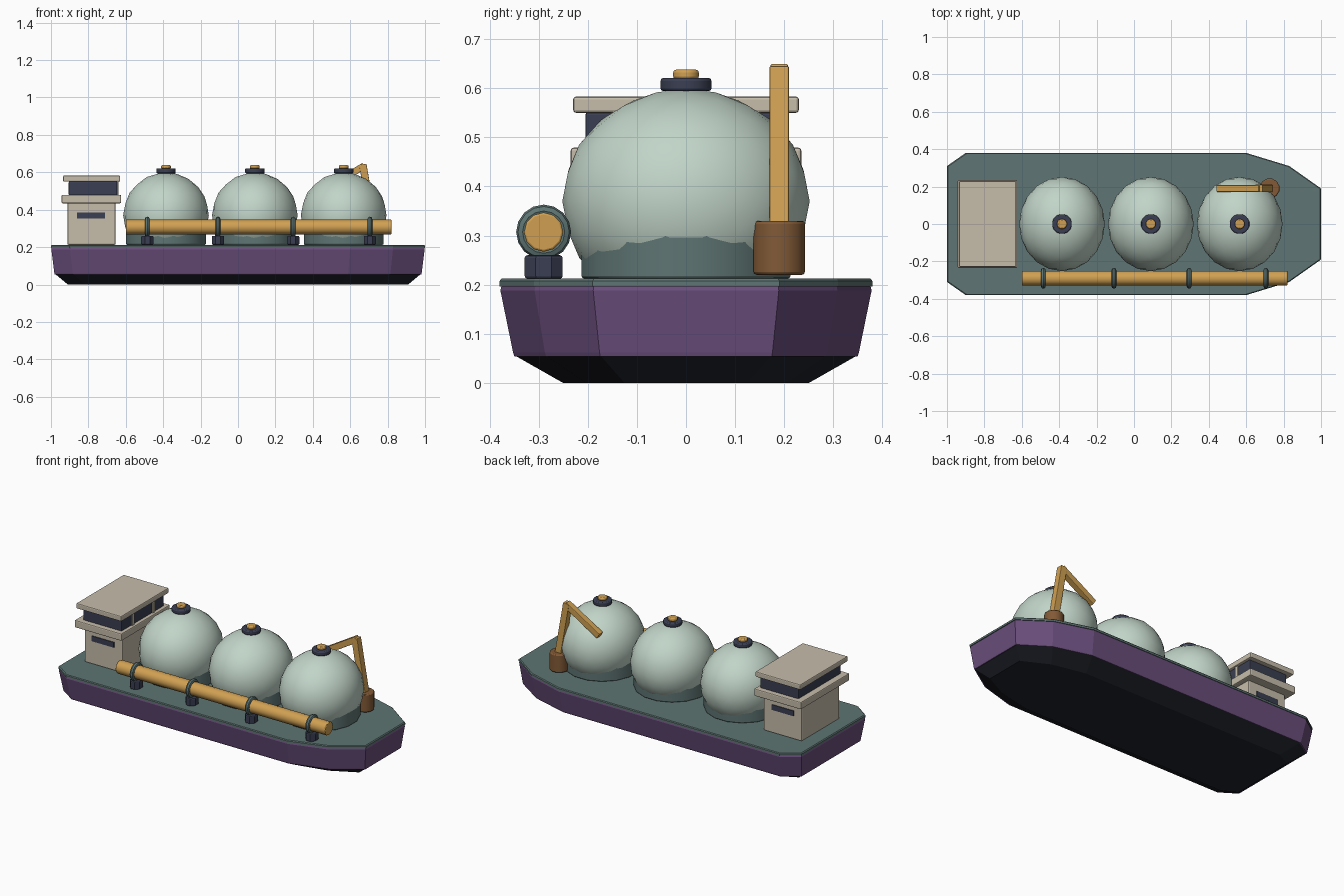
import bpy, bmesh
from math import pi, radians
from mathutils import Vector

if "Cube" in bpy.data.objects:
    bpy.data.objects.remove(bpy.data.objects["Cube"])


def material(name, r, g, b):
    # sRGB bytes to a linear flat colour
    lin = [((c / 255 + 0.055) / 1.055) ** 2.4 for c in (r, g, b)] + [1]
    m = bpy.data.materials.new(name)
    m.use_nodes = True
    m.diffuse_color = lin
    m.node_tree.nodes["Principled BSDF"].inputs["Base Color"].default_value = lin
    return m


PURPLE = material("hull purple", 106, 78, 124)
KEEL = material("keel black", 32, 35, 43)
TEAL = material("deck teal", 94, 117, 115)
MINT = material("tank mint", 193, 212, 200)
GOLD = material("pipe gold", 208, 160, 82)
BROWN = material("pedestal brown", 130, 90, 54)
BEIGE = material("cabin beige", 198, 188, 170)
NAVY = material("dark navy", 58, 63, 82)


def finish(obj, name, mat, bevel=0.0, smooth=False):
    obj.name = name
    obj.data.materials.append(mat)
    if bevel:
        mod = obj.modifiers.new("soft_edges", "BEVEL")
        mod.width = bevel
        mod.segments = 2
        mod.limit_method = "ANGLE"
        mod.angle_limit = radians(50)
    if smooth:
        bpy.ops.object.shade_smooth_by_angle(angle=radians(40))
    return obj


def box(name, mat, x, y, z, bevel=0.006):
    # x, y and z are (low, high) pairs
    spans = (x, y, z)
    bpy.ops.mesh.primitive_cube_add(size=1, location=[(a + b) / 2 for a, b in spans])
    obj = bpy.context.object
    obj.scale = [b - a for a, b in spans]
    bpy.ops.object.transform_apply(location=False, rotation=False, scale=True)
    return finish(obj, name, mat, bevel)


def cylinder(name, mat, x, y, z, r, sides=16, bevel=0.006, squash=1.0, smooth=True):
    bpy.ops.mesh.primitive_cylinder_add(vertices=sides, radius=r, depth=z[1] - z[0],
                                        location=(x, y, (z[0] + z[1]) / 2),
                                        rotation=(0, 0, pi / sides))
    bpy.ops.object.transform_apply(location=False)
    obj = bpy.context.object
    obj.scale.x = squash
    bpy.ops.object.transform_apply(location=False, rotation=False, scale=True)
    return finish(obj, name, mat, bevel, smooth)


def beam(name, mat, start, end, width):
    a, b = Vector(start), Vector(end)
    bpy.ops.mesh.primitive_cube_add(size=1, location=(a + b) / 2)
    obj = bpy.context.object
    obj.scale = (width, width, (b - a).length)
    bpy.ops.object.transform_apply(location=False, rotation=False, scale=True)
    obj.rotation_euler.y = Vector((0, 0, 1)).angle(b - a) * (1 if b.x > a.x else -1)
    return finish(obj, name, mat, 0.003)


# Plan outline, mirrored across the centreline
half = [(-1, 0.31), (-0.9, 0.38), (0.6, 0.38), (0.83, 0.31), (1, 0.19)]
outline = [(x, -y) for x, y in half] + half[::-1]


def loft(name, mat, levels, bevel=0.0):
    # levels are (z, x scale, y scale) from bottom to top
    bm = bmesh.new()
    rings = [[bm.verts.new((x * sx, y * sy, z)) for x, y in outline] for z, sx, sy in levels]
    n = len(outline)
    for low, high in zip(rings, rings[1:]):
        for i in range(n):
            j = (i + 1) % n
            bm.faces.new((low[i], low[j], high[j], high[i]))
    bm.faces.new(rings[0][::-1])
    bm.faces.new(rings[-1])
    mesh = bpy.data.meshes.new(name)
    bm.to_mesh(mesh)
    bm.free()
    obj = bpy.data.objects.new(name, mesh)
    bpy.context.collection.objects.link(obj)
    return finish(obj, name, mat, bevel)


# Hull and deck
loft("keel", KEEL, [(0, 0.91, 0.66), (0.054, 0.975, 0.91)])
loft("hull", PURPLE, [(0.054, 0.98, 0.92), (0.062, 0.982, 0.927), (0.188, 0.998, 0.995),
                      (0.196, 0.995, 0.99)])
loft("deck", TEAL, [(0.196, 1, 1), (0.207, 1, 1), (0.212, 0.995, 0.99)])

# Storage tanks
for i, x in enumerate((-0.385, 0.09, 0.565)):
    cylinder(f"tank_base_{i}", TEAL, x, 0, (0.212, 0.31), 0.217)
    bpy.ops.mesh.primitive_ico_sphere_add(subdivisions=3, radius=0.229, location=(x, 0, 0.37))
    tank = bpy.context.object
    tank.scale.y = 1.1
    finish(tank, f"tank_{i}", MINT, smooth=True)
    cylinder(f"tank_hatch_{i}", NAVY, x, 0, (0.594, 0.621), 0.053)
    cylinder(f"tank_valve_{i}", GOLD, x, 0, (0.618, 0.638), 0.027, 12)

# Cargo pipe with its clamps and feet
PIPE_Y, PIPE_Z = -0.29, 0.307
bpy.ops.mesh.primitive_cylinder_add(vertices=12, radius=0.04, depth=1.42,
                                    location=(0.11, PIPE_Y, PIPE_Z), rotation=(0, pi / 2, 0))
finish(bpy.context.object, "cargo_pipe", GOLD, 0.004, True)
for i, x in enumerate((-0.485, -0.107, 0.295, 0.705)):
    bpy.ops.mesh.primitive_torus_add(major_radius=0.043, minor_radius=0.013,
                                     major_segments=16, minor_segments=8,
                                     location=(x, PIPE_Y, PIPE_Z), rotation=(0, pi / 2, 0))
    finish(bpy.context.object, f"pipe_clamp_{i}", TEAL, smooth=True)
    cylinder(f"pipe_foot_{i}", NAVY, x, PIPE_Y, (0.212, 0.26), 0.042, 8, squash=0.84, smooth=False)

# Bridge house
box("cabin", BEIGE, (-0.912, -0.655), (-0.183, 0.183), (0.212, 0.44))
box("cabin_ledge", BEIGE, (-0.943, -0.625), (-0.235, 0.235), (0.434, 0.479))
box("bridge_windows", NAVY, (-0.905, -0.645), (-0.205, 0.205), (0.475, 0.552))
box("bridge_roof", BEIGE, (-0.935, -0.63), (-0.23, 0.23), (0.55, 0.583))
for i, y in enumerate((-0.1, 0.1)):
    box(f"window_post_{i}", BEIGE, (-0.65, -0.638), (y - 0.009, y + 0.009), (0.475, 0.552), 0)
for name, side in (("front_vent", -1), ("back_vent", 1)):
    y = side * 0.184
    box(name, NAVY, (-0.86, -0.71), (y - 0.004, y + 0.004), (0.354, 0.386), 0)

# Deck crane
cylinder("crane_pedestal", BROWN, 0.725, 0.19, (0.22, 0.33), 0.054, 12)
beam("crane_mast", GOLD, (0.725, 0.19, 0.31), (0.667, 0.19, 0.642), 0.04)
beam("crane_boom", GOLD, (0.675, 0.19, 0.635), (0.45, 0.19, 0.5), 0.036)
